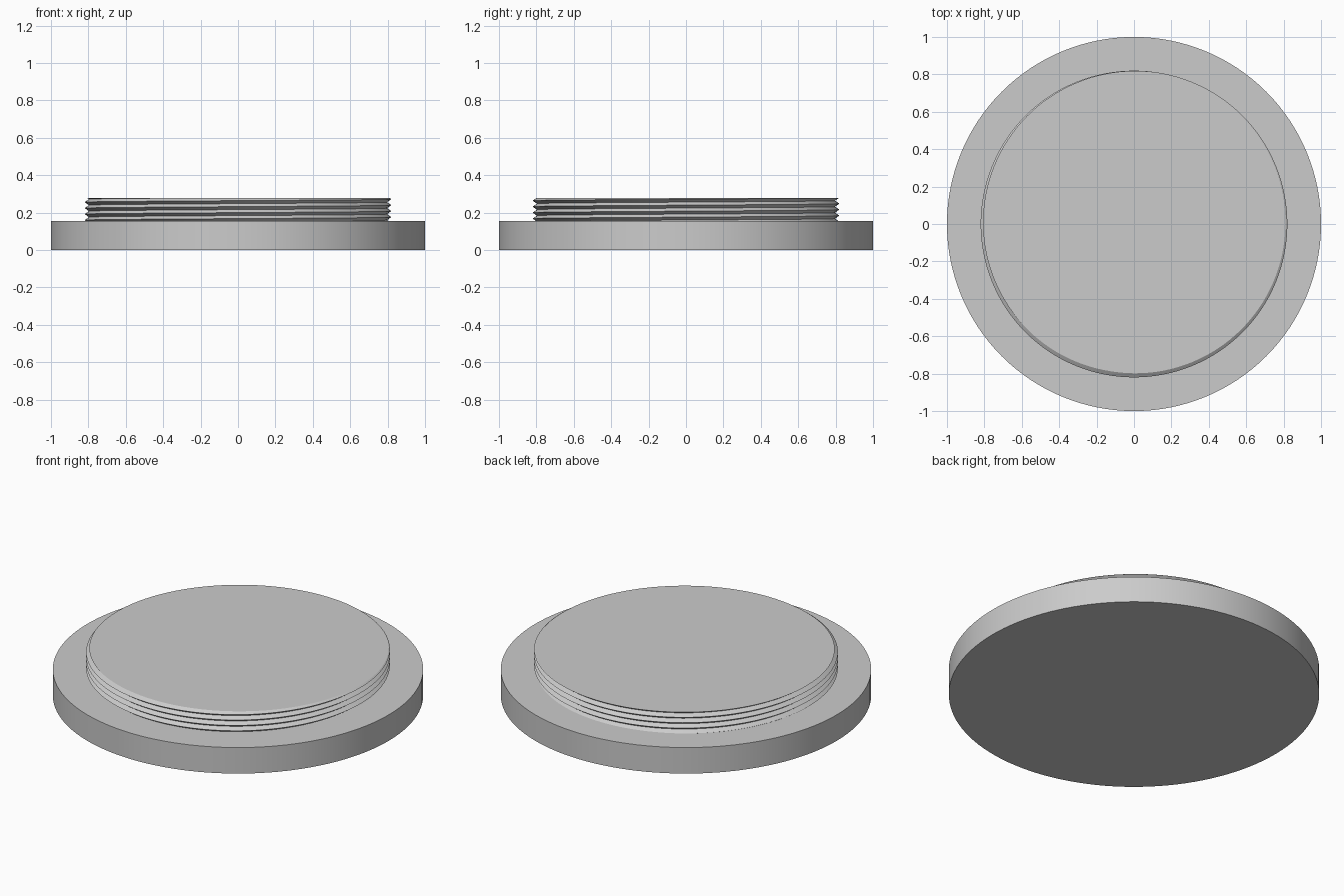
import bpy, bmesh, math

cube = bpy.data.objects.get("Cube")
if cube:
    bpy.data.objects.remove(cube, do_unlink=True)

SEGMENTS = 128
BASE_HEIGHT = 0.155
BOTTOM, TOP = 0.15, 0.279          # thread sinks slightly into the base
CREST, ROOT, PITCH = 0.82, 0.797, 0.032
PHASE = math.radians(80)           # angle at which a crest meets the top face

# One plain grey
grey = bpy.data.materials.new("plain grey")
grey.use_nodes = True
colour = (0.6, 0.6, 0.6, 1)
grey.diffuse_color = colour
grey.node_tree.nodes["Principled BSDF"].inputs["Base Color"].default_value = colour


def finish(name, bm):
    bmesh.ops.recalc_face_normals(bm, faces=bm.faces)
    mesh = bpy.data.meshes.new(name)
    bm.to_mesh(mesh)
    bm.free()
    mesh.materials.append(grey)
    obj = bpy.data.objects.new(name, mesh)
    bpy.context.collection.objects.link(obj)
    bpy.ops.object.select_all(action='DESELECT')
    obj.select_set(True)
    bpy.context.view_layer.objects.active = obj
    bpy.ops.object.shade_smooth_by_angle(angle=math.radians(30))


# Wide base disc
bm = bmesh.new()
bmesh.ops.create_cone(bm, cap_ends=True, segments=SEGMENTS, radius1=1, radius2=1,
                      depth=BASE_HEIGHT)
bmesh.ops.translate(bm, verts=bm.verts, vec=(0, 0, BASE_HEIGHT / 2))
finish("base_disc", bm)

# Threaded plug: helical crest and root rows, trimmed flat at both ends
bm = bmesh.new()
columns = []
for i in range(SEGMENTS + 1):
    angle = math.tau * i / SEGMENTS
    crest_z = TOP + PITCH * (angle - PHASE) / math.tau
    column = []
    for k in range(-12, 4):
        z = min(max(crest_z + k * PITCH / 2, BOTTOM), TOP)
        turn = (z - crest_z) / PITCH
        radius = CREST - (CREST - ROOT) * 2 * abs(turn - round(turn))
        column.append(bm.verts.new((radius * math.cos(angle), radius * math.sin(angle), z)))
    columns.append(column)
for a, b in zip(columns, columns[1:]):
    for k in range(len(a) - 1):
        bm.faces.new((a[k], b[k], b[k + 1], a[k + 1]))
bmesh.ops.remove_doubles(bm, verts=bm.verts, dist=0.0001)

# Flat end faces of the plug
for level in (BOTTOM, TOP):
    rim = [e for e in bm.edges if len(e.link_faces) < 2
           and all(abs(v.co.z - level) < 0.001 for v in e.verts)]
    bmesh.ops.holes_fill(bm, edges=rim, sides=0)
finish("threaded_plug", bm)
